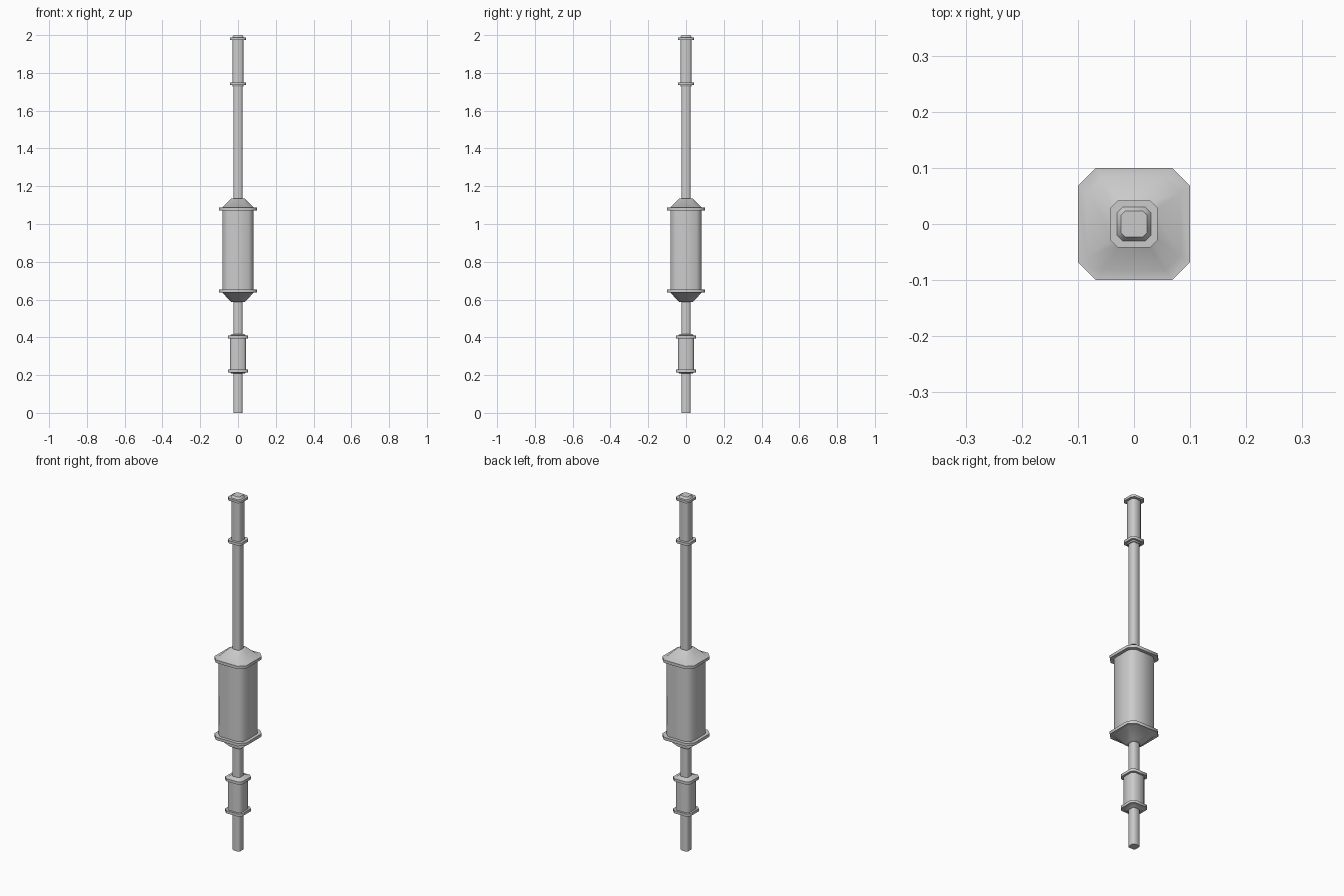
import bpy, bmesh, math

if "Cube" in bpy.data.objects:
    bpy.data.objects.remove(bpy.data.objects["Cube"])


def section(r, cut=0.68):
    # square outline with chamfered corners
    c = r * cut
    return [(r, -c), (r, c), (c, r), (-c, r), (-r, c), (-r, -c), (-c, -r), (c, -r)]


def turned(name, profile):
    # skin a (half width, height) profile with the chamfered square section
    bm = bmesh.new()
    rings = [[bm.verts.new((x, y, z)) for x, y in section(r)] for r, z in profile]
    for a, b in zip(rings, rings[1:]):
        for i in range(8):
            j = (i + 1) % 8
            bm.faces.new((a[i], a[j], b[j], b[i]))
    bm.faces.new(rings[0][::-1])
    bm.faces.new(rings[-1])
    me = bpy.data.meshes.new(name)
    bm.to_mesh(me)
    bm.free()
    ob = bpy.data.objects.new(name, me)
    bpy.context.collection.objects.link(ob)
    bpy.ops.object.select_all(action='DESELECT')
    ob.select_set(True)
    bpy.context.view_layer.objects.active = ob
    bpy.ops.object.shade_smooth_by_angle(angle=math.radians(50))


ROD = 0.023

# central rod
turned("rod", [(ROD, 0), (ROD, 1.76)])

# small lower collar with two flanges
turned("lower_collar", [
    (0.034, 0.208), (0.042, 0.215), (0.054, 0.215), (0.054, 0.23), (0.043, 0.23),
    (0.043, 0.395), (0.054, 0.395), (0.054, 0.41), (0.042, 0.41), (0.034, 0.417)])

# large middle housing with sloped ends
turned("housing", [
    (0.037, 0.587), (0.083, 0.637), (0.1, 0.637), (0.1, 0.653), (0.082, 0.653),
    (0.082, 1.072), (0.1, 1.072), (0.1, 1.088), (0.083, 1.088), (0.037, 1.135)])

# upper grip with flanges and domed end
turned("upper_grip", [
    (0.028, 1.728), (0.03, 1.735), (0.042, 1.735), (0.042, 1.75), (0.028, 1.75),
    (0.028, 1.975), (0.042, 1.975), (0.042, 1.988), (0.03, 1.988), (0.023, 2.0)])
